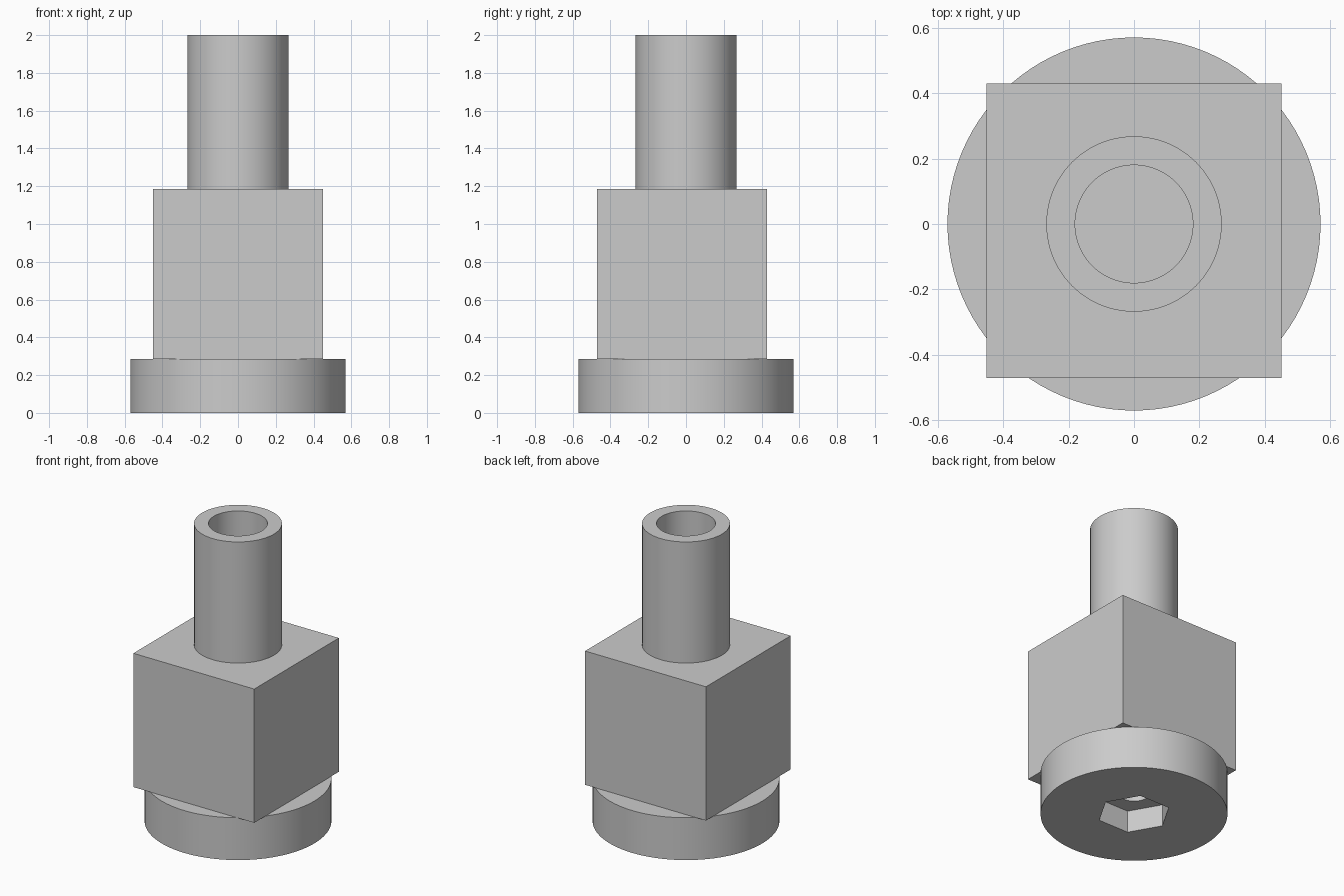
import bpy, bmesh, math

if "Cube" in bpy.data.objects:
    bpy.data.objects.remove(bpy.data.objects["Cube"])

SEGMENTS = 96
grey = bpy.data.materials.new("plain grey")
grey.diffuse_color = (0.6, 0.6, 0.6, 1)
grey.use_nodes = True
grey.node_tree.nodes["Principled BSDF"].inputs["Base Color"].default_value = grey.diffuse_color


def finish(name, bm):
    """Turn a bmesh into a named, shaded object."""
    bmesh.ops.recalc_face_normals(bm, faces=bm.faces[:])
    mesh = bpy.data.meshes.new(name)
    bm.to_mesh(mesh)
    bm.free()
    mesh.materials.append(grey)
    obj = bpy.data.objects.new(name, mesh)
    bpy.context.collection.objects.link(obj)
    bpy.ops.object.select_all(action='DESELECT')
    obj.select_set(True)
    bpy.context.view_layer.objects.active = obj
    bpy.ops.object.shade_smooth_by_angle(angle=math.radians(30))
    return obj


def hex_scale(angle):
    """Radius of a unit hexagon with a corner on the x axis."""
    return math.cos(math.pi / 6) / math.cos(angle % (math.pi / 3) - math.pi / 6)


def turned_ring(name, profile):
    """Closed ring from (radius, z, is_hex) points joined around the z axis."""
    bm = bmesh.new()
    loops = []
    for radius, z, is_hex in profile:
        loop = []
        for i in range(SEGMENTS):
            a = math.tau * i / SEGMENTS
            r = radius * (hex_scale(a) if is_hex else 1)
            loop.append(bm.verts.new((r * math.cos(a), r * math.sin(a), z)))
        loops.append(loop)
    for k, low in enumerate(loops):
        high = loops[(k + 1) % len(loops)]
        for i in range(SEGMENTS):
            j = (i + 1) % SEGMENTS
            bm.faces.new((low[i], low[j], high[j], high[i]))
    return finish(name, bm)


DISC_TOP, BLOCK_TOP = 0.285, 1.185

# Round base with a hexagonal socket that narrows to a small bore
turned_ring("base_disc", [
    (0.57, 0, False), (0.57, DISC_TOP, False),
    (0.10, DISC_TOP, False), (0.10, 0.148, False),
    (0.225, 0.148, True), (0.225, 0, True)])

# Square block, set slightly towards the front
bm = bmesh.new()
bmesh.ops.create_cube(bm, size=0.9)
bmesh.ops.translate(bm, verts=bm.verts[:], vec=(0, -0.02, (DISC_TOP + BLOCK_TOP) / 2))
finish("square_block", bm)

# Hollow tube; the block top closes the bottom of its bore
turned_ring("top_tube", [
    (0.268, BLOCK_TOP, False), (0.268, 2.0, False),
    (0.18, 2.0, False), (0.18, BLOCK_TOP, False)])
